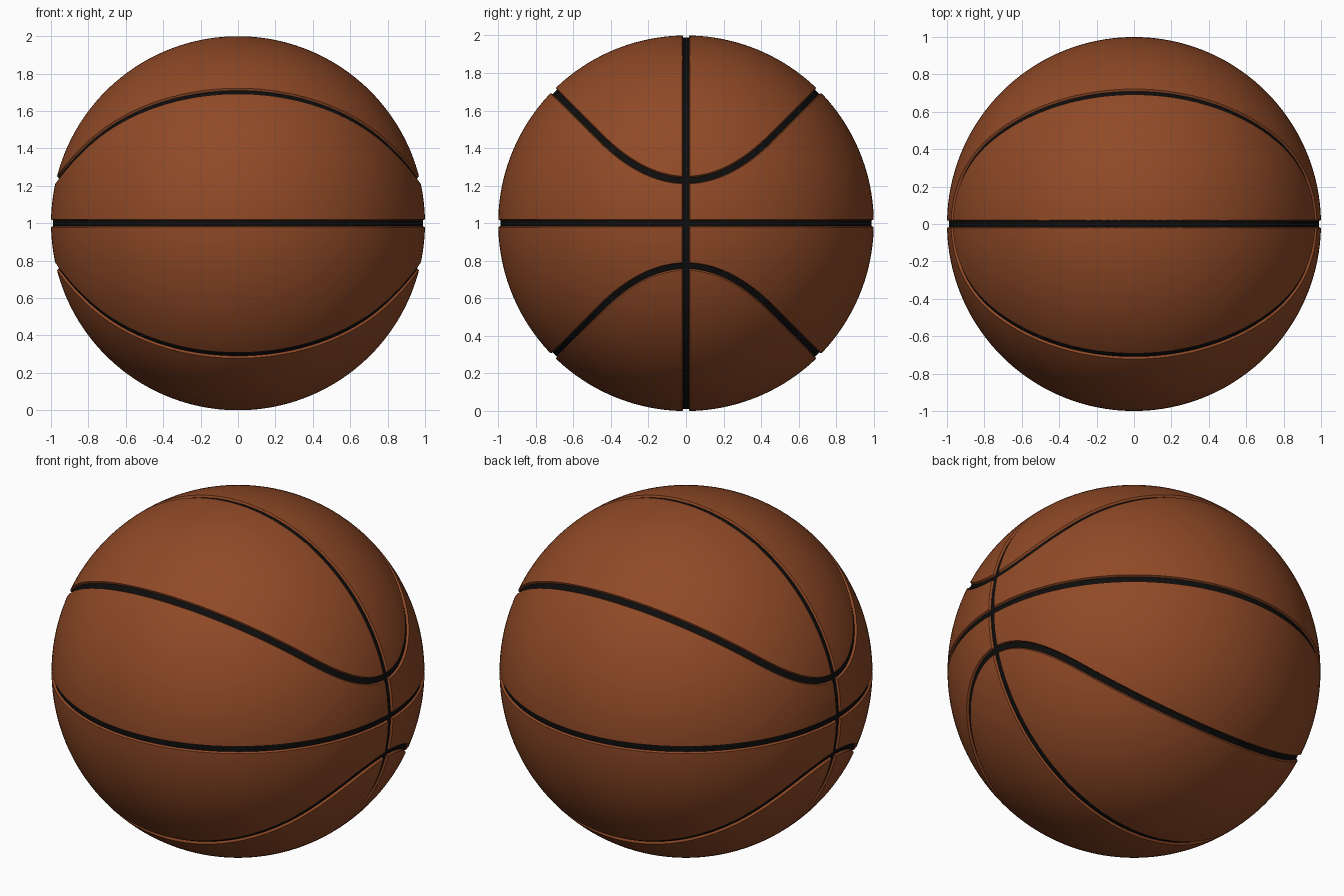
import bpy
import bmesh
from math import sqrt
from mathutils import Vector

FLOOR = 0.0155   # half width of the black groove floor
LIP = 0.021      # half width at the outer lip
DEPTH = 0.012
BEND = 0.23      # height of the curved seam over the ball's side

if bpy.data.objects.get("Cube"):
    bpy.data.objects.remove(bpy.data.objects["Cube"])


def make_material(name, color, roughness):
    mat = bpy.data.materials.new(name)
    mat.use_nodes = True
    mat.diffuse_color = color
    bsdf = mat.node_tree.nodes["Principled BSDF"]
    bsdf.inputs["Base Color"].default_value = color
    bsdf.inputs["Roughness"].default_value = roughness
    return mat


# Signed distances from each seam on the unit sphere
def upright_seam(p):
    return p.y


def level_seam(p):
    return p.z


def curved_seam(p):
    y, z = abs(p.y), abs(p.z)
    if y < 2 * BEND:
        height, slope = BEND + y * y / (4 * BEND), y / (2 * BEND)
    else:
        height, slope = y, 1.0
    steepness = 1 + slope * slope - (z - slope * y) ** 2
    return (z - height) / sqrt(max(steepness, 0.5))


SEAMS = (upright_seam, level_seam, curved_seam)


def seam_distance(p):
    return min(abs(seam(p)) for seam in SEAMS)


def cut_along(bm, seam, level):
    """Cut the sphere's faces along the line where seam(p) equals level."""
    offset = {v: seam(v.co) - level for v in bm.verts}
    snap = 4e-4
    line = [v for v, d in offset.items() if abs(d) < snap]
    for edge in list(bm.edges):
        a, b = edge.verts
        da, db = offset[a], offset[b]
        if da * db >= 0 or min(abs(da), abs(db)) < snap:
            continue
        pa, pb = a.co.copy(), b.co.copy()
        low, high = 0.0, 1.0
        for _ in range(24):
            mid = (low + high) / 2
            if (seam(pa.lerp(pb, mid).normalized()) - level) * da > 0:
                low = mid
            else:
                high = mid
        _, vert = bmesh.utils.edge_split(edge, a, low)
        vert.co = pa.lerp(pb, low).normalized()
        line.append(vert)
    bmesh.ops.connect_verts(bm, verts=line)


# Ball with seam outlines cut into its surface
bm = bmesh.new()
bmesh.ops.create_uvsphere(bm, u_segments=160, v_segments=80, radius=1)
for seam in SEAMS:
    for level in (-LIP, -FLOOR, FLOOR, LIP):
        cut_along(bm, seam, level)

# Black groove floors, then sink them below the leather
for face in bm.faces:
    face.smooth = True
    middle = face.calc_center_median().normalized()
    face.material_index = 1 if seam_distance(middle) < FLOOR else 0
for vert in bm.verts:
    if seam_distance(vert.co) < FLOOR + 1e-3:
        vert.co *= 1 - DEPTH
bmesh.ops.translate(bm, verts=bm.verts, vec=Vector((0, 0, 1)))
bmesh.ops.recalc_face_normals(bm, faces=bm.faces)

mesh = bpy.data.meshes.new("ball")
bm.to_mesh(mesh)
bm.free()
mesh.materials.append(make_material("brown_leather", (0.28, 0.068, 0.02, 1), 0.6))
mesh.materials.append(make_material("black_seam", (0.004, 0.004, 0.004, 1), 0.6))
ball = bpy.data.objects.new("ball", mesh)
bpy.context.collection.objects.link(ball)

bpy.ops.object.select_all(action="DESELECT")
ball.select_set(True)
bpy.context.view_layer.objects.active = ball
bpy.ops.object.shade_smooth_by_angle(angle=0.6)
